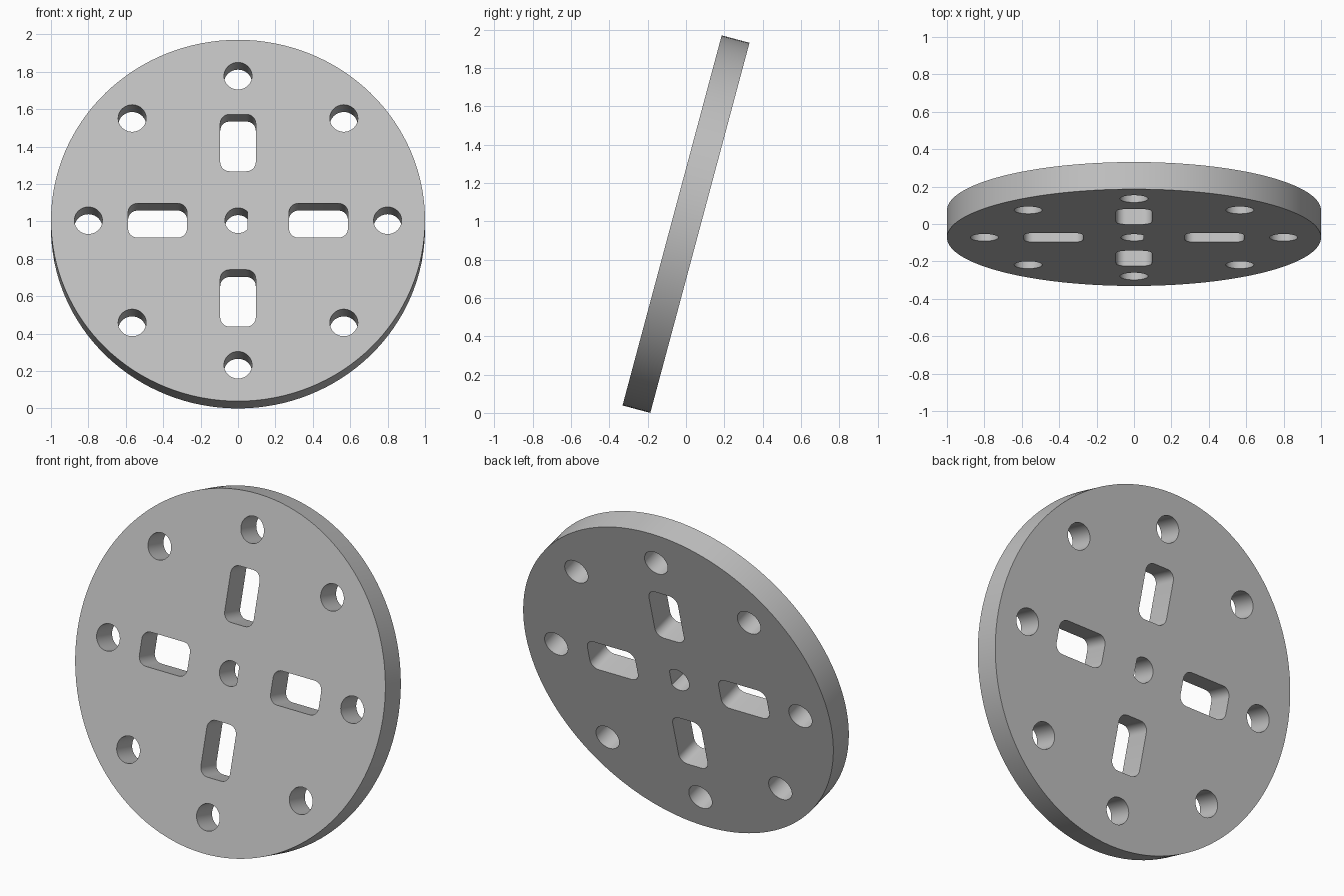
import bpy, bmesh, math
from math import cos, sin, pi, radians, sqrt

if "Cube" in bpy.data.objects:
    bpy.data.objects.remove(bpy.data.objects["Cube"], do_unlink=True)

THICK = 0.15
TILT = radians(15)


def circle(r, n, cx=0, cy=0):
    return [(cx + r * cos(2 * pi * i / n), cy + r * sin(2 * pi * i / n)) for i in range(n)]


def slot(cx, cy, w, h, r, steps=8):
    """Rounded rectangle outline."""
    pts = []
    for q, (sx, sy) in enumerate([(1, 1), (-1, 1), (-1, -1), (1, -1)]):
        for i in range(steps + 1):
            a = (q + i / steps) * pi / 2
            pts.append((cx + sx * (w / 2 - r) + r * cos(a), cy + sy * (h / 2 - r) + r * sin(a)))
    return pts


def d_hole(r, flat, n=32):
    """Round hole cut off by a straight side at x = flat."""
    a0 = math.acos(flat / r)
    return [(r * cos(a), r * sin(a)) for a in
            (a0 + (2 * pi - 2 * a0) * i / n for i in range(n + 1))]


# Outline of the disc and all its openings
outlines = [circle(1, 128), d_hole(0.07, 0.05)]
for k in range(8):
    a = k * pi / 4
    outlines.append(circle(0.075, 40, 0.8 * cos(a), 0.8 * sin(a)))
for s in (-1, 1):
    outlines.append(slot(s * 0.43, 0, 0.315, 0.19, 0.05))
    outlines.append(slot(0, s * 0.43, 0.19, 0.315, 0.05))

# Filled, extruded profile
curve = bpy.data.curves.new("disc_profile", "CURVE")
curve.dimensions = "2D"
curve.fill_mode = "BOTH"
curve.extrude = THICK / 2
for pts in outlines:
    sp = curve.splines.new("POLY")
    sp.points.add(len(pts) - 1)
    for p, (x, y) in zip(sp.points, pts):
        p.co = (x, y, 0, 1)
    sp.use_cyclic_u = True

helper = bpy.data.objects.new("disc_profile", curve)
bpy.context.collection.objects.link(helper)
bpy.context.view_layer.update()
mesh = bpy.data.meshes.new_from_object(helper.evaluated_get(bpy.context.evaluated_depsgraph_get()))
bpy.data.objects.remove(helper, do_unlink=True)

# Weld the caps to the walls
bm = bmesh.new()
bm.from_mesh(mesh)
bmesh.ops.remove_doubles(bm, verts=bm.verts, dist=0.0005)
bmesh.ops.recalc_face_normals(bm, faces=bm.faces)
bm.to_mesh(mesh)
bm.free()

# Leaning disc resting on the ground
disc = bpy.data.objects.new("wheel_disc", mesh)
bpy.context.collection.objects.link(disc)
disc.rotation_euler = (pi / 2 - TILT, 0, 0)
disc.location.z = cos(TILT) + THICK / 2 * sin(TILT)

# Plain grey
mat = bpy.data.materials.new("light_grey")
mat.use_nodes = True
color = (0.53, 0.53, 0.53, 1)
mat.diffuse_color = color
mat.node_tree.nodes["Principled BSDF"].inputs["Base Color"].default_value = color
mesh.materials.clear()
mesh.materials.append(mat)

bpy.ops.object.select_all(action="DESELECT")
disc.select_set(True)
bpy.context.view_layer.objects.active = disc
bpy.ops.object.shade_smooth_by_angle(angle=radians(30))
